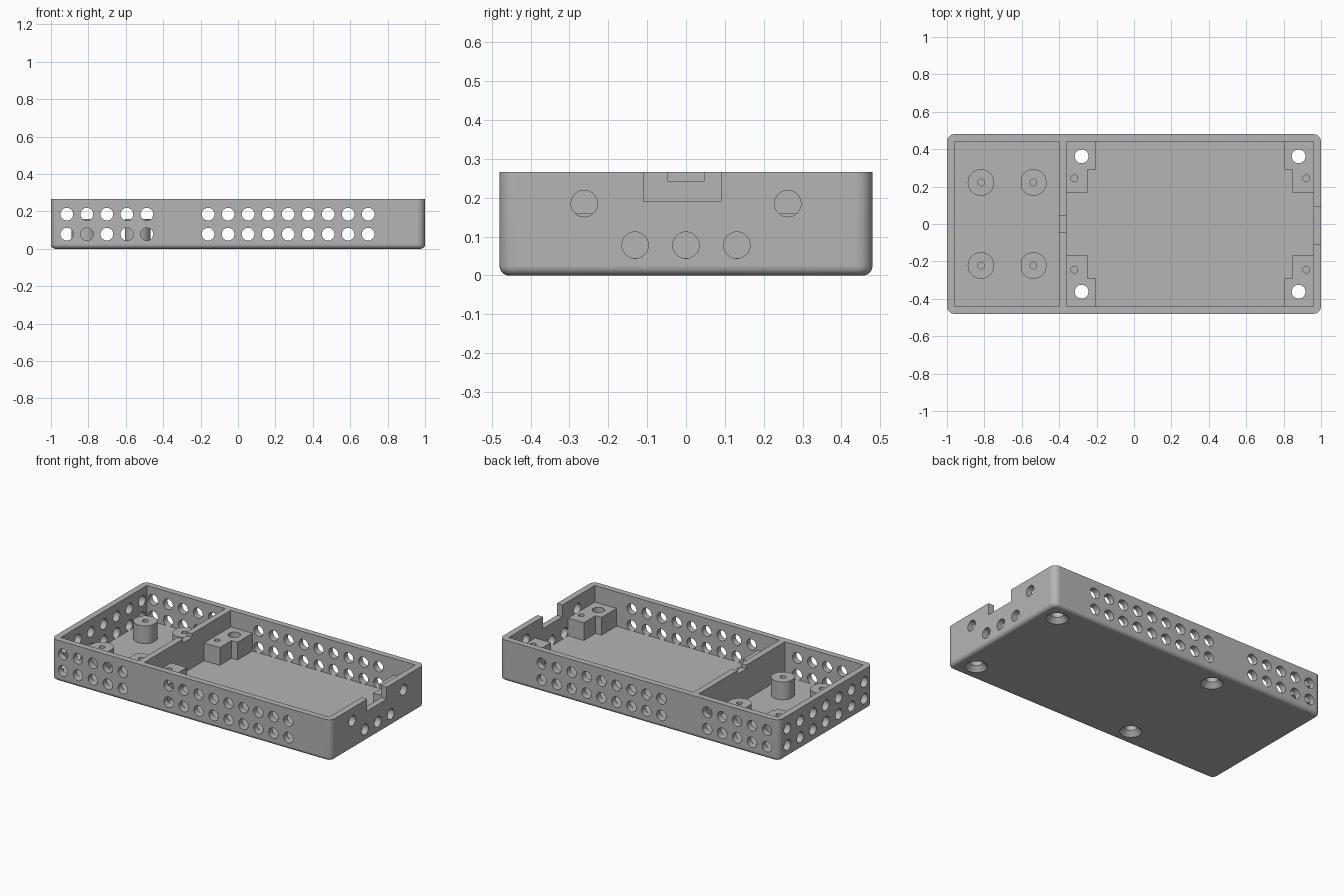
import bpy, bmesh, math
from mathutils import Matrix, Vector

if "Cube" in bpy.data.objects:
    bpy.data.objects.remove(bpy.data.objects["Cube"])

HX, HY, H = 1.0, 0.48, 0.267      # outer half sizes and height
WALL, FLOOR, POST = 0.04, 0.045, 0.16
R = 0.034                         # vent radius
ROWS = (0.078, 0.185)             # vent heights
MID = 0.30                        # centre of the large bay

grey = bpy.data.materials.new("grey_plastic")
grey.use_nodes = True
GREY = (0.46, 0.46, 0.46, 1)
grey.diffuse_color = GREY
grey.node_tree.nodes["Principled BSDF"].inputs["Base Color"].default_value = GREY


def box(bm, x0, x1, y0, y1, z0, z1):
    size = Matrix.Diagonal((x1 - x0, y1 - y0, z1 - z0, 1))
    mid = Matrix.Translation(((x0 + x1) / 2, (y0 + y1) / 2, (z0 + z1) / 2))
    return bmesh.ops.create_cube(bm, size=1, matrix=mid @ size)["verts"]


def rod(bm, centre, axis, length, r1, r2=None, sides=32):
    turn = Vector((0, 0, 1)).rotation_difference(Vector(axis)).to_matrix().to_4x4()
    return bmesh.ops.create_cone(
        bm, cap_ends=True, segments=sides, radius1=r1, radius2=r2 or r1,
        depth=length, matrix=Matrix.Translation(centre) @ turn)["verts"]


def make(name, bm):
    bmesh.ops.recalc_face_normals(bm, faces=bm.faces[:])
    mesh = bpy.data.meshes.new(name)
    bm.to_mesh(mesh)
    bm.free()
    mesh.materials.append(grey)
    ob = bpy.data.objects.new(name, mesh)
    bpy.context.collection.objects.link(ob)
    return ob


def cut(ob, bm):
    """Subtract the solids in bm from ob and bake the result."""
    cutter = make("cutter", bm)
    cutter.hide_render = True
    mod = ob.modifiers.new("cut", "BOOLEAN")
    mod.operation, mod.solver, mod.object = "DIFFERENCE", "EXACT", cutter
    graph = bpy.context.evaluated_depsgraph_get()
    baked = bpy.data.meshes.new_from_object(ob.evaluated_get(graph))
    ob.modifiers.clear()
    ob.data = baked
    bpy.data.objects.remove(cutter)


def finish(ob):
    """Smooth the curved faces and keep the flat ones flat."""
    bpy.ops.object.select_all(action="DESELECT")
    ob.select_set(True)
    bpy.context.view_layer.objects.active = ob
    bpy.ops.object.shade_smooth_by_angle(angle=math.radians(30))
    for p in ob.data.polygons:
        p.use_smooth = max(abs(c) for c in p.normal) < 0.999


# Case shell: rounded corners, softened bottom edge
bm = bmesh.new()
box(bm, -HX, HX, -HY, HY, 0, H)
upright = [e for e in bm.edges if abs(e.verts[0].co.z - e.verts[1].co.z) > 0.1]
bmesh.ops.bevel(bm, geom=upright, offset=0.04, segments=8, profile=0.5, affect="EDGES")
bottom = [e for e in bm.edges if all(v.co.z < 0.001 for v in e.verts)]
bmesh.ops.bevel(bm, geom=bottom, offset=0.024, segments=6, profile=0.5, affect="EDGES")
case = make("case_shell", bm)

# Two bays either side of the divider
bm = bmesh.new()
for x0, x1 in ((-0.96, -0.40), (-0.36, 0.96)):
    box(bm, x0, x1, WALL - HY, HY - WALL, FLOOR, H + 0.1)
cut(case, bm)

# Vents in the four walls, cable notches in the end wall and divider
bm = bmesh.new()
columns = [-0.915 + 0.107 * i for i in range(5)] + [-0.16 + 0.107 * i for i in range(9)]
for z in ROWS:
    for x in columns:
        for side in (-1, 1):
            rod(bm, (x, side * (HY - WALL / 2), z), (0, 1, 0), 0.05, R)
    for i in range(-3, 4):
        rod(bm, (WALL / 2 - HX, 0.131 * i, z), (1, 0, 0), 0.05, R)
for i, z in ((-1, ROWS[0]), (0, ROWS[0]), (1, ROWS[0]), (-2, ROWS[1]), (2, ROWS[1])):
    rod(bm, (HX - WALL / 2, 0.131 * i, z), (1, 0, 0), 0.05, R)
box(bm, 0.95, 1.01, -0.11, 0.09, 0.19, H + 0.1)
box(bm, -0.41, -0.35, -0.046, 0.046, 0.242, H + 0.1)
cut(case, bm)

corners = [(sx, sy) for sx in (-1, 1) for sy in (-1, 1)]


def screw_holes():
    bm = bmesh.new()
    for sx, sy in corners:
        rod(bm, (MID + sx * 0.58, sy * 0.362, 0.1), (0, 0, 1), 0.3, 0.037)
    return bm


# Countersunk screw holes through the floor
bm = bmesh.new()
for sx, sy in corners:
    rod(bm, (MID + sx * 0.58, sy * 0.362, 0.01), (0, 0, 1), 0.04, 0.074, 0.037)
cut(case, bm)
cut(case, screw_holes())
finish(case)

# L-shaped corner mounts with a screw hole and a pin hole
bm = bmesh.new()
outline = ((0.661, 0.441), (0.505, 0.441), (0.505, 0.288),
           (0.548, 0.288), (0.548, 0.168), (0.661, 0.168))
for sx, sy in corners:
    face = bm.faces.new([bm.verts.new((MID + sx * x, sy * y, FLOOR - 0.002))
                         for x, y in outline])
    top = bmesh.ops.extrude_face_region(bm, geom=[face])["geom"]
    for v in top:
        if isinstance(v, bmesh.types.BMVert):
            v.co.z = POST
mounts = make("corner_mounts", bm)
bm = screw_holes()
for sx, sy in corners:
    rod(bm, (MID + sx * 0.62, sy * 0.245, 0.15), (0, 0, 1), 0.16, 0.018, sides=20)
cut(mounts, bm)
finish(mounts)

# Round standoffs in the small bay, flattened where each pair faces inward
bm = bmesh.new()
pins = bmesh.new()
for sx, sy in corners:
    x, y = -0.678 + sx * 0.14, sy * 0.222
    for v in rod(bm, (x, y, (FLOOR + POST) / 2 - 0.001), (0, 0, 1),
                 POST - FLOOR + 0.002, 0.071, sides=40):
        v.co.x = x + sx * max(sx * (v.co.x - x), -0.066)
    rod(pins, (x, y, 0.15), (0, 0, 1), 0.16, 0.018, sides=20)
standoffs = make("standoffs", bm)
cut(standoffs, pins)
finish(standoffs)
